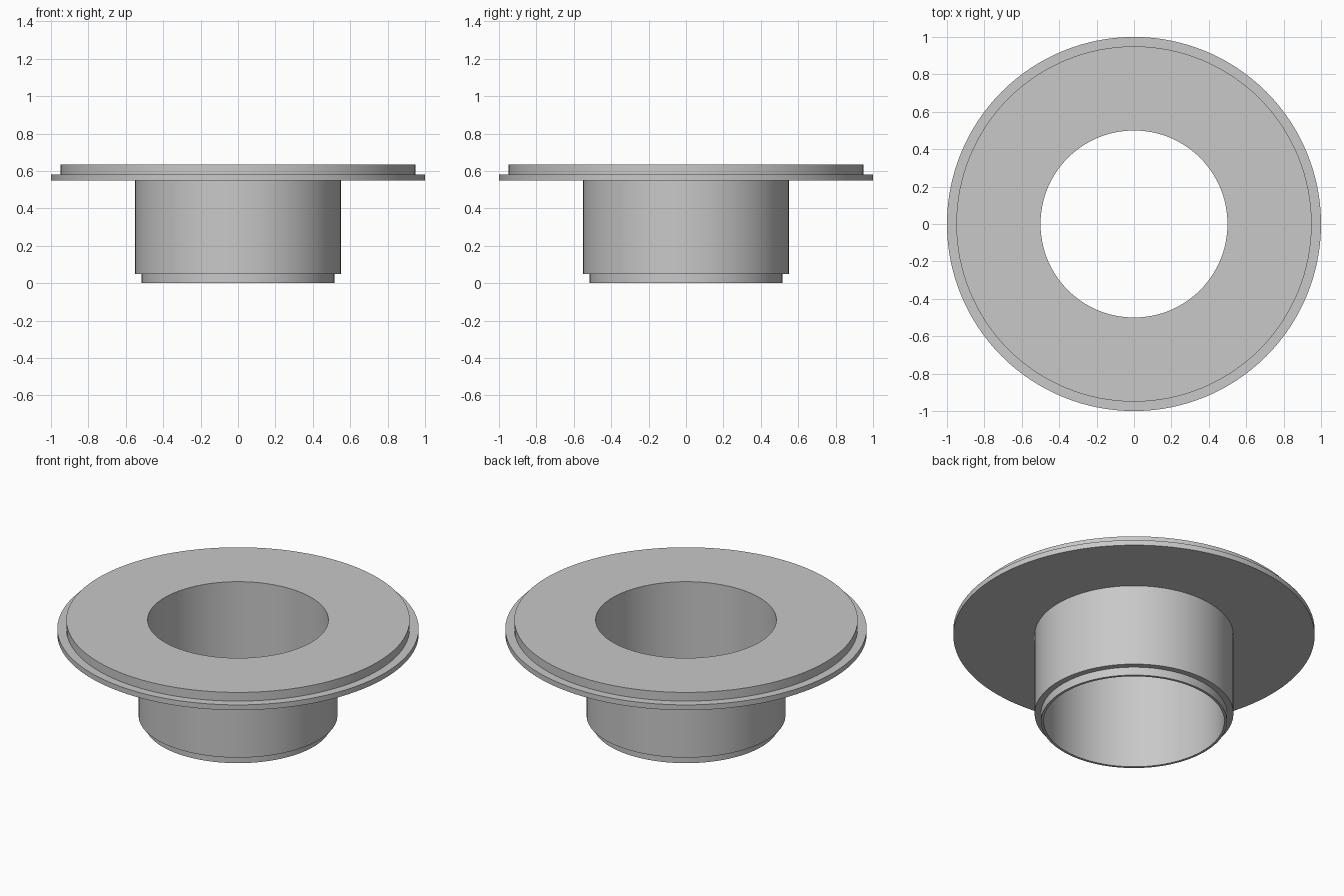
import bpy, bmesh
from math import tau, radians
from mathutils import Matrix, Vector

SEGMENTS = 128

cube = bpy.data.objects.get("Cube")
if cube:
    bpy.data.objects.remove(cube, do_unlink=True)

grey = bpy.data.materials.new("plain grey")
grey.use_nodes = True
color = (0.58, 0.58, 0.58, 1)
grey.diffuse_color = color
grey.node_tree.nodes["Principled BSDF"].inputs["Base Color"].default_value = color


def lathe(name, profile):
    """Revolve a closed (radius, height) outline around the z axis."""
    bm = bmesh.new()
    verts = [bm.verts.new((r, 0, z)) for r, z in profile]
    edges = [bm.edges.new((v, verts[i - 1])) for i, v in enumerate(verts)]
    bmesh.ops.spin(bm, geom=verts + edges, cent=(0, 0, 0), axis=(0, 0, 1),
                   angle=tau, steps=SEGMENTS, use_merge=True)
    bmesh.ops.remove_doubles(bm, verts=bm.verts, dist=0.0001)
    bmesh.ops.recalc_face_normals(bm, faces=bm.faces)
    mesh = bpy.data.meshes.new(name)
    bm.to_mesh(mesh)
    bm.free()
    mesh.materials.append(grey)
    obj = bpy.data.objects.new(name, mesh)
    bpy.context.collection.objects.link(obj)
    bpy.ops.object.select_all(action="DESELECT")
    obj.select_set(True)
    bpy.context.view_layer.objects.active = obj
    bpy.ops.object.shade_smooth_by_angle(angle=radians(30))
    return obj


# Flanged sleeve: straight bore, stepped lower lip, wide rim, raised top disc
bore, lip, sleeve, rim, disc = 0.5, 0.515, 0.55, 1.0, 0.95
lathe("flanged_sleeve", [
    (bore, 0), (lip, 0), (lip, 0.05), (sleeve, 0.05),
    (sleeve, 0.55), (rim, 0.55), (rim, 0.582), (disc, 0.582),
    (disc, 0.635), (bore, 0.635),
])
